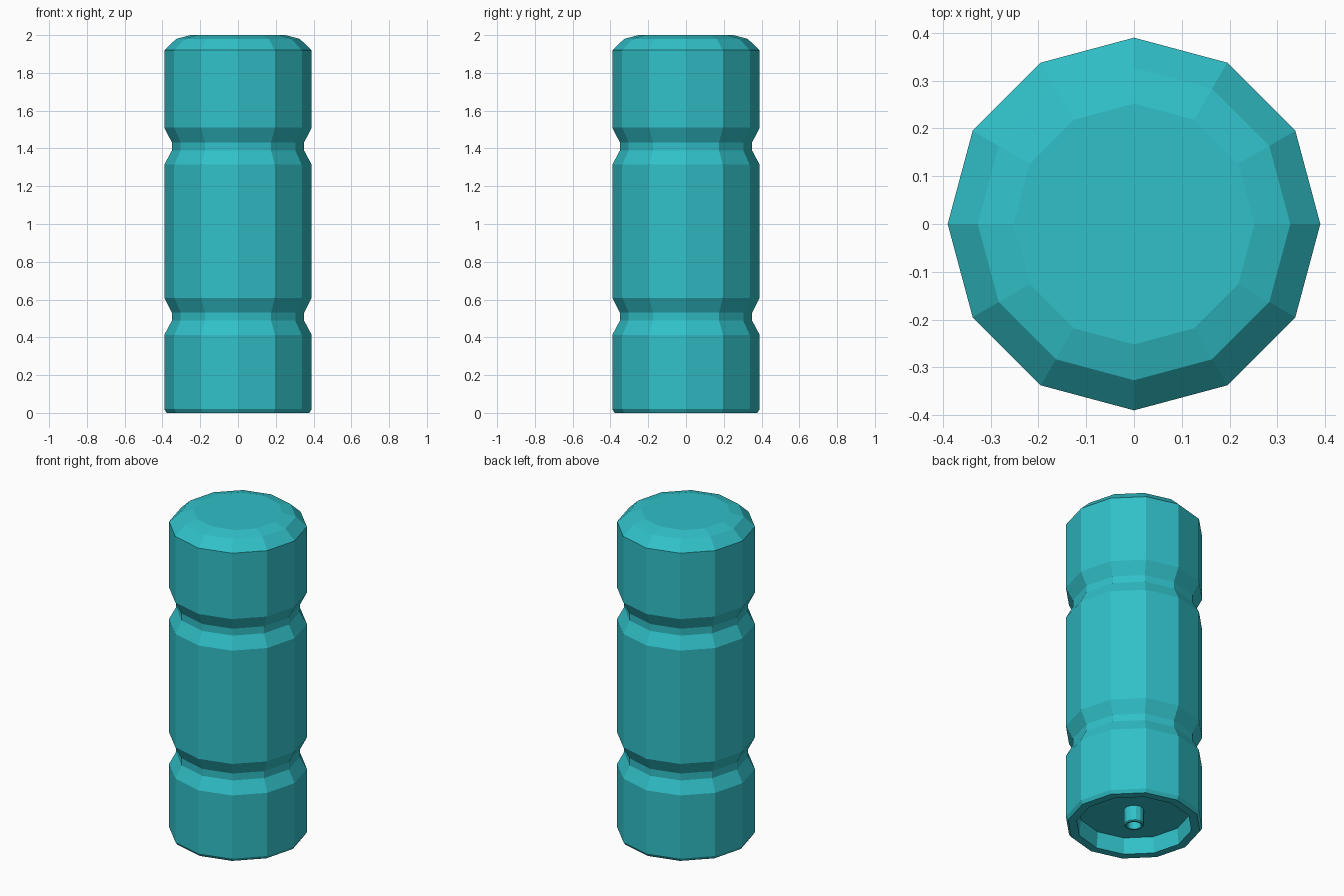
import bpy, bmesh, math

if "Cube" in bpy.data.objects:
    bpy.data.objects.remove(bpy.data.objects["Cube"])

SIDES = 12
teal = bpy.data.materials.new("teal")
teal.diffuse_color = (0.03, 0.53, 0.58, 1)
teal.use_nodes = True
teal.node_tree.nodes["Principled BSDF"].inputs["Base Color"].default_value = teal.diffuse_color


def lathe(name, profile, cap_start=False, cap_end=False):
    """Revolve (radius, z) points around z with flat facets."""
    bm = bmesh.new()
    rings = []
    for r, z in profile:
        rings.append([bm.verts.new((r * math.cos(2 * math.pi * i / SIDES),
                                    r * math.sin(2 * math.pi * i / SIDES), z))
                      for i in range(SIDES)])
    for a, b in zip(rings, rings[1:]):
        for i in range(SIDES):
            j = (i + 1) % SIDES
            bm.faces.new((a[i], a[j], b[j], b[i]))
    if cap_start:
        bm.faces.new(rings[0])
    if cap_end:
        bm.faces.new(rings[-1])
    bmesh.ops.recalc_face_normals(bm, faces=bm.faces)
    mesh = bpy.data.meshes.new(name)
    bm.to_mesh(mesh)
    bm.free()
    mesh.materials.append(teal)
    obj = bpy.data.objects.new(name, mesh)
    bpy.context.collection.objects.link(obj)
    return obj


def groove(z):
    """Angled groove starting at height z."""
    return [(0.39, z), (0.35, z + 0.075), (0.35, z + 0.118), (0.39, z + 0.196)]


# Body: recessed base, chamfered foot, two grooves, domed top
lathe("body",
      [(0.318, 0.10), (0.328, 0.0), (0.377, 0.0), (0.39, 0.02)]
      + groove(0.413) + groove(1.314)
      + [(0.39, 1.92), (0.327, 1.98), (0.252, 2.0)],
      cap_start=True, cap_end=True)

# Hollow pin in the middle of the base recess
lathe("base_pin",
      [(0.057, 0.10), (0.057, 0.006), (0.052, 0.0), (0.041, 0.0), (0.041, 0.06)],
      cap_start=True, cap_end=True)
